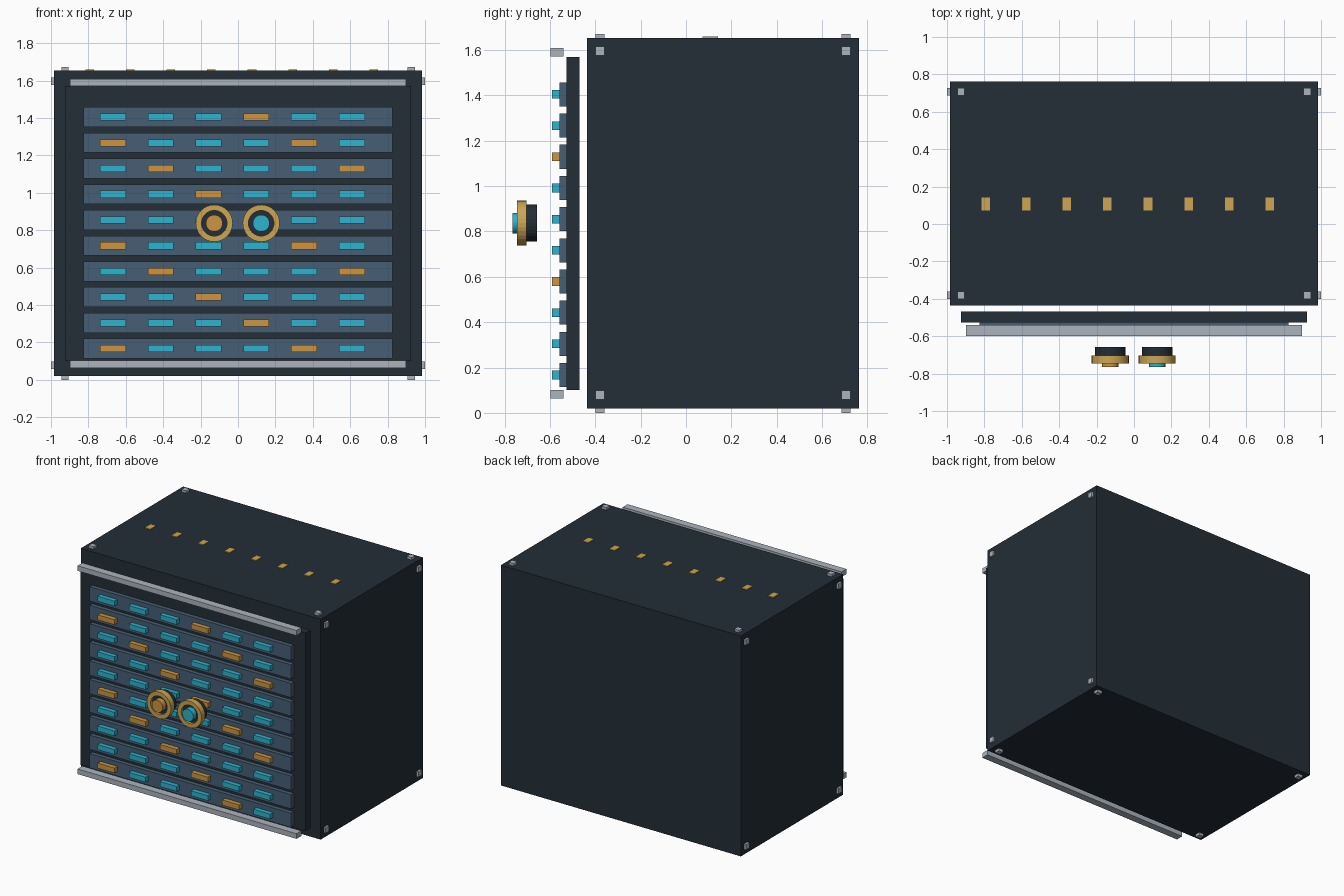
import bpy
import bmesh
from math import cos, sin, tau
from mathutils import Vector

cube = bpy.data.objects.get("Cube")
if cube:
    bpy.data.objects.remove(cube, do_unlink=True)


def material(name, hex_code):
    """Flat material from an sRGB hex code, stored as linear values."""
    srgb = [int(hex_code[i:i + 2], 16) / 255 for i in (0, 2, 4)]
    color = [((c + 0.055) / 1.055) ** 2.4 for c in srgb] + [1]
    mat = bpy.data.materials.new(name)
    mat.use_nodes = True
    mat.diffuse_color = color
    mat.node_tree.nodes["Principled BSDF"].inputs["Base Color"].default_value = color
    return mat


DARK = material("dark_casing", "232e37")
SLATE = material("slate_tray", "475f74")
CYAN = material("cyan_module", "2db3cd")
ORANGE = material("orange_module", "cd9540")
GOLD = material("gold", "cca653")
STEEL = material("steel", "acb4be")


def finish(name, bm, mat):
    bmesh.ops.recalc_face_normals(bm, faces=bm.faces)
    mesh = bpy.data.meshes.new(name)
    bm.to_mesh(mesh)
    bm.free()
    mesh.materials.append(mat)
    obj = bpy.data.objects.new(name, mesh)
    bpy.context.collection.objects.link(obj)
    return obj


def boxes(name, mat, centers, size):
    """One object holding equal boxes at the given centres."""
    bm = bmesh.new()
    for center in centers:
        verts = bmesh.ops.create_cube(bm, size=1)["verts"]
        for v in verts:
            v.co = Vector(center) + v.co * Vector(size)
    return finish(name, bm, mat)


def lathe(name, mat, center, profile, closed=False, steps=32):
    """Revolve (radius, y) points about the front-to-back axis."""
    bm = bmesh.new()
    rings = []
    for r, y in profile:
        rings.append([bm.verts.new((center[0] + r * cos(tau * i / steps), y,
                                    center[1] + r * sin(tau * i / steps)))
                      for i in range(steps)])
    pairs = list(zip(rings, rings[1:]))
    if closed:
        pairs.append((rings[-1], rings[0]))
    else:
        bm.faces.new(rings[0])
        bm.faces.new(rings[-1])
    for a, b in pairs:
        for i in range(steps):
            j = (i + 1) % steps
            bm.faces.new((a[i], a[j], b[j], b[i]))
    return finish(name, bm, mat)


# Casing and front panel
boxes("casing", DARK, [(0, 0.163, 0.837)], (1.968, 1.2, 1.634))
boxes("front_panel", DARK, [(0, -0.498, 0.835)], (1.848, 0.058, 1.47))

# Trays with rows of modules, every fourth one orange along the diagonals
ROWS, COLUMNS = 10, 6
row_z = [0.167 + 0.1375 * i for i in range(ROWS)]
boxes("trays", SLATE, [(0, -0.539, z) for z in row_z], (1.654, 0.038, 0.106))
cyan, orange = [], []
for i, z in enumerate(row_z):
    for c in range(COLUMNS):
        group = orange if (i + c) % 4 == 0 else cyan
        group.append((-0.669 + 0.2556 * c, -0.574, z))
boxes("cyan_modules", CYAN, cyan, (0.138, 0.034, 0.038))
boxes("orange_modules", ORANGE, orange, (0.138, 0.034, 0.038))

# Rails above and below the trays
boxes("rails", STEEL, [(0, -0.569, z) for z in (0.083, 1.59)], (1.796, 0.057, 0.038))

# Corner bolts on the sides, top and bottom
ends = (-0.38, 0.706)
boxes("side_bolts", STEEL,
      [(x, y, z) for x in (-0.98, 0.98) for y in ends for z in (0.078, 1.595)],
      (0.04, 0.04, 0.04))
boxes("cap_bolts", STEEL,
      [(x, y, z) for x in (-0.925, 0.925) for y in ends for z in (0.02, 1.652)],
      (0.04, 0.04, 0.04))

# Marker plates across the top
boxes("top_markers", GOLD, [(-0.793 + 0.217 * i, 0.107, 1.655) for i in range(8)],
      (0.046, 0.07, 0.009))

# Pair of dials floating in front
for side, x, mat in (("right", -0.127, ORANGE), ("left", 0.124, CYAN)):
    spot = (x, 0.837)
    lathe(side + "_dial_body", DARK, spot, [(0.082, -0.657), (0.082, -0.725)])
    lathe(side + "_dial_ring", GOLD, spot,
          [(0.099, -0.703), (0.099, -0.746), (0.068, -0.746), (0.068, -0.703)],
          closed=True)
    lathe(side + "_dial_core", mat, spot, [(0.045, -0.72), (0.045, -0.765)])
